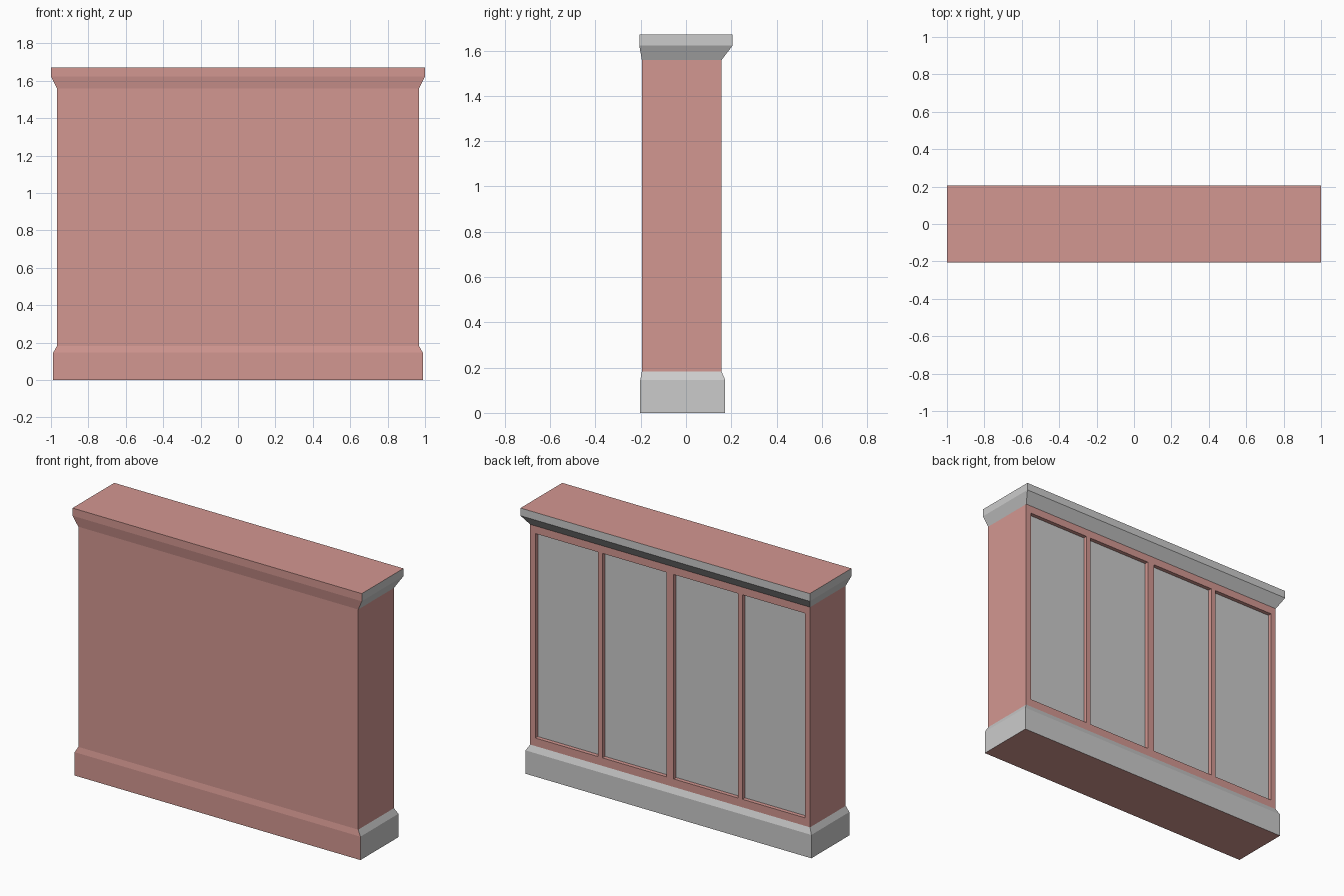
import bpy
import bmesh
from mathutils import Vector

default = bpy.data.objects.get("Cube")
if default:
    bpy.data.objects.remove(default, do_unlink=True)


def make_material(name, rgb):
    mat = bpy.data.materials.new(name)
    mat.use_nodes = True
    mat.diffuse_color = (*rgb, 1)
    mat.node_tree.nodes["Principled BSDF"].inputs["Base Color"].default_value = (*rgb, 1)
    return mat


RED, GREY = 0, 1
MATERIALS = [make_material("dusty red", (0.65, 0.31, 0.285)),
             make_material("light grey", (0.6, 0.6, 0.6))]


def loft(levels, bottom=False, top=False):
    """Stack rectangles (half width, front y, back y, z) into a walled shell."""
    bm = bmesh.new()
    rings = [[bm.verts.new(p) for p in ((-w, f, z), (w, f, z), (w, b, z), (-w, b, z))]
             for w, f, b, z in levels]
    for low, high in zip(rings, rings[1:]):
        for i in range(4):
            j = (i + 1) % 4
            bm.faces.new((low[i], low[j], high[j], high[i]))
    if bottom:
        bm.faces.new(rings[0][::-1])
    if top:
        bm.faces.new(rings[-1])
    bm.normal_update()
    return bm


def finish(bm, name):
    mesh = bpy.data.meshes.new(name)
    bm.to_mesh(mesh)
    bm.free()
    for mat in MATERIALS:
        mesh.materials.append(mat)
    obj = bpy.data.objects.new(name, mesh)
    bpy.context.collection.objects.link(obj)


def paint_trim(bm):
    # Ends and back are grey; front, top and underside stay red
    for face in bm.faces:
        n = face.normal
        face.material_index = GREY if n.y > 0.3 or abs(n.x) > 0.3 else RED


BODY = (0.968, -0.195, 0.157)
PLINTH = (0.988, -0.202, 0.173)
CORNICE = (1.0, -0.206, 0.206)
BODY_LOW, BODY_HIGH = 0.182, 1.558

# Plinth with sloped upper edge
bm = loft([(*PLINTH, 0), (*PLINTH, 0.146), (*BODY, BODY_LOW)], bottom=True)
paint_trim(bm)
finish(bm, "plinth")

# Cornice flaring out from the body
bm = loft([(*BODY, BODY_HIGH), (*CORNICE, 1.622), (*CORNICE, 1.67)], top=True)
paint_trim(bm)
finish(bm, "cornice")

# Body: cut the back into a grid, then sink four panels
bm = loft([(*BODY, BODY_LOW), (*BODY, BODY_HIGH)])
spans = [(0.025, 0.468), (0.50, 0.932)]
spans += [(-b, -a) for a, b in spans]
SILL, HEAD = 0.232, 1.51
cuts = [(Vector((x, 0, 0)), Vector((1, 0, 0))) for span in spans for x in span]
cuts += [(Vector((0, 0, z)), Vector((0, 0, 1))) for z in (SILL, HEAD)]


def back_faces():
    return [f for f in bm.faces if f.normal.y > 0.9]


for point, normal in cuts:
    faces = back_faces()
    edges = {e for f in faces for e in f.edges}
    verts = {v for f in faces for v in f.verts}
    bmesh.ops.bisect_plane(bm, geom=faces + list(edges) + list(verts),
                           plane_co=point, plane_no=normal, dist=0.0001)
    bm.normal_update()

panels = []
for face in back_faces():
    c = face.calc_center_median()
    if SILL < c.z < HEAD and any(a < c.x < b for a, b in spans):
        panels.append(face)
bmesh.ops.inset_individual(bm, faces=panels, thickness=0, depth=-0.025)
for face in panels:
    face.material_index = GREY
finish(bm, "body_with_back_panels")
